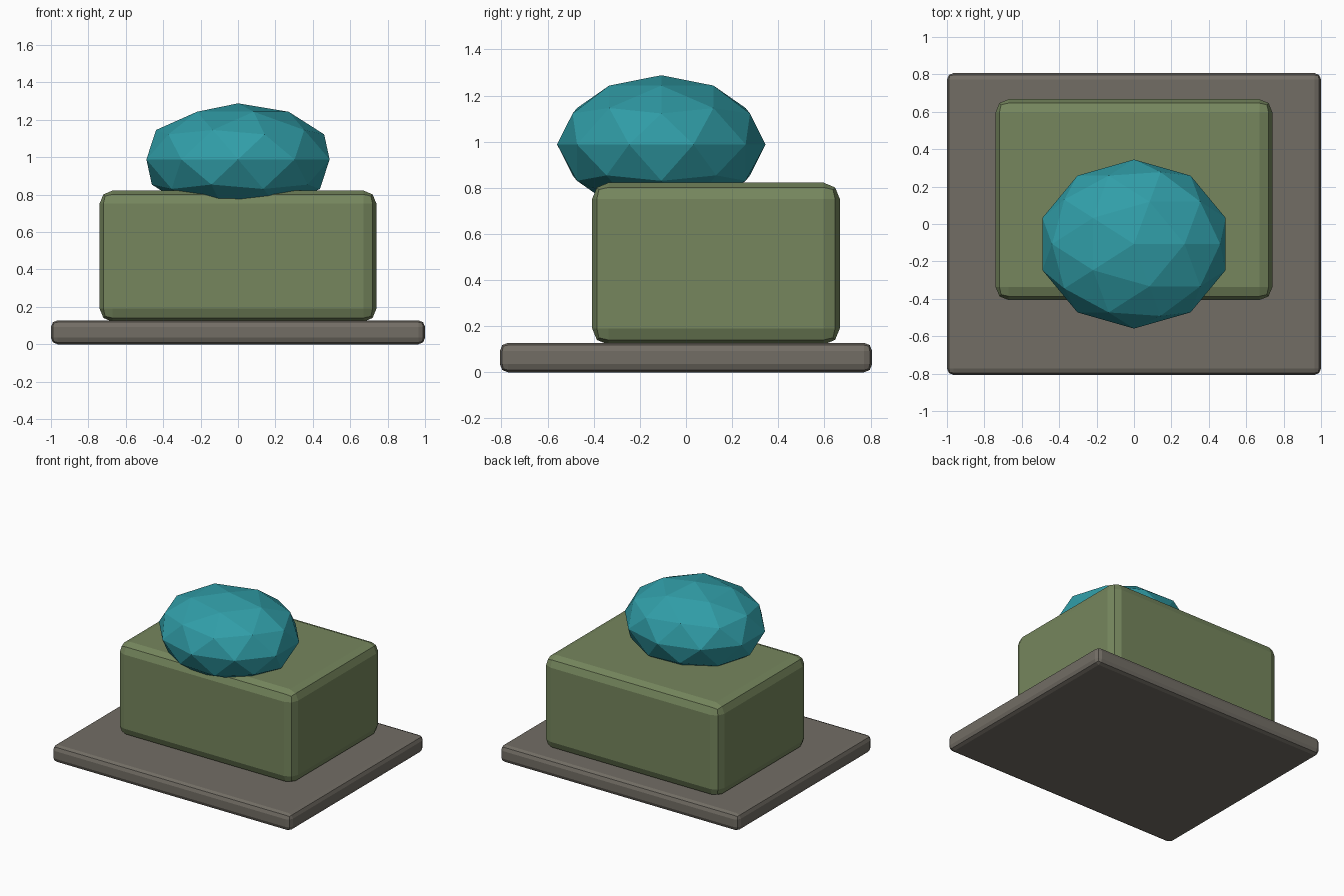
import bpy

if "Cube" in bpy.data.objects:
    bpy.data.objects.remove(bpy.data.objects["Cube"])


def colour(obj, name, rgb):
    mat = bpy.data.materials.new(name)
    mat.diffuse_color = (*rgb, 1)
    mat.use_nodes = True
    mat.node_tree.nodes["Principled BSDF"].inputs["Base Color"].default_value = mat.diffuse_color
    obj.data.materials.append(mat)


def bevelled_box(name, lo, hi, bevel):
    centre = [(a + b) / 2 for a, b in zip(lo, hi)]
    bpy.ops.mesh.primitive_cube_add(size=1, location=centre)
    obj = bpy.context.object
    obj.name = name
    obj.scale = [b - a for a, b in zip(lo, hi)]
    bpy.ops.object.transform_apply(location=False, rotation=False, scale=True)
    mod = obj.modifiers.new("edge_bevel", "BEVEL")
    mod.width = bevel
    mod.segments = 2
    return obj


# Base slab
base = bevelled_box("base_slab", (-1, -0.807, 0), (1, 0.807, 0.128), 0.035)
colour(base, "warm_grey", (0.17, 0.155, 0.13))

# Block set towards the back of the slab
block = bevelled_box("block", (-0.74, -0.407, 0.12), (0.74, 0.667, 0.822), 0.07)
colour(block, "olive_green", (0.18, 0.24, 0.11))

# Faceted, flattened boulder overhanging the front edge of the block
bpy.ops.mesh.primitive_ico_sphere_add(subdivisions=2, radius=1, location=(0, -0.107, 0.988))
boulder = bpy.context.object
boulder.name = "faceted_boulder"
boulder.scale = (0.515, 0.452, 0.3)
bpy.ops.object.transform_apply(location=False, rotation=False, scale=True)
colour(boulder, "teal", (0.03, 0.34, 0.39))
